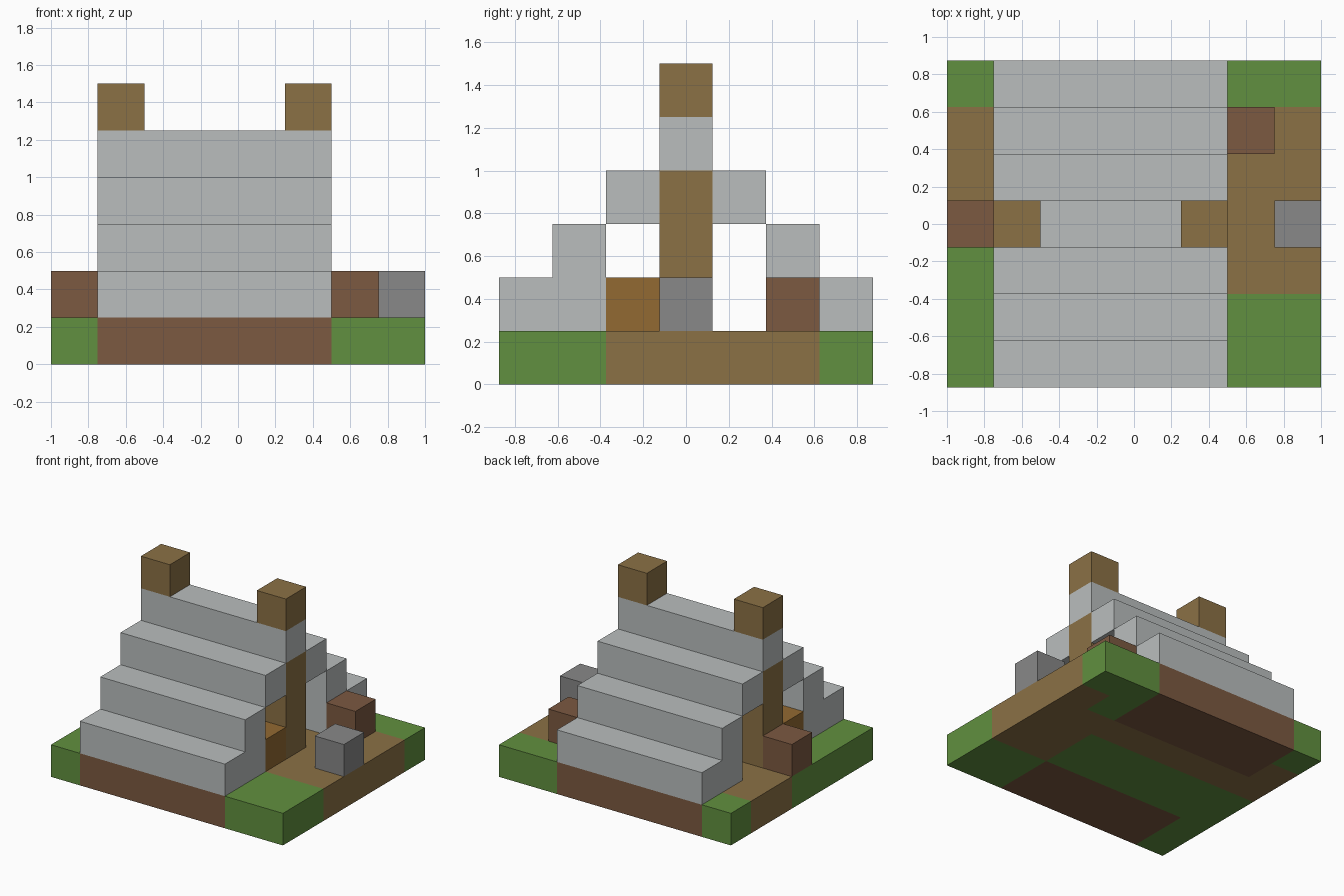
import bpy
import bmesh
from mathutils import Vector

cube = bpy.data.objects.get("Cube")
if cube:
    bpy.data.objects.remove(cube, do_unlink=True)

CELL = 0.25
ORIGIN = Vector((-1.0, -0.875, 0.0))


def material(name, rgb):
    mat = bpy.data.materials.new(name)
    mat.use_nodes = True
    mat.diffuse_color = (*rgb, 1)
    mat.node_tree.nodes["Principled BSDF"].inputs["Base Color"].default_value = (*rgb, 1)
    return mat


grass = material("grass_green", (0.12, 0.28, 0.05))
tan = material("path_tan", (0.26, 0.165, 0.06))
brown = material("earth_brown", (0.20, 0.10, 0.053))
pale = material("pale_stone", (0.49, 0.515, 0.515))
grey = material("mid_grey", (0.246, 0.246, 0.246))
ochre = material("ochre_wood", (0.29, 0.144, 0.032))


def block(name, mat, x, y, z):
    """Box covering the given (start, end) ranges, counted in grid cells."""
    bm = bmesh.new()
    bmesh.ops.create_cube(bm, size=1)
    lo, hi = (Vector(c) * CELL + ORIGIN for c in zip(x, y, z))
    for v in bm.verts:
        v.co = Vector([a + (c + 0.5) * (b - a) for a, b, c in zip(lo, hi, v.co)])
    mesh = bpy.data.meshes.new(name)
    bm.to_mesh(mesh)
    bm.free()
    mesh.materials.append(mat)
    obj = bpy.data.objects.new(name, mesh)
    bpy.context.collection.objects.link(obj)
    return obj


GROUND = (0, 1)
LOW = (1, 2)
SPAN = (1, 6)

# Grass ground
block("grass_right_front", grass, (0, 1), (0, 4), GROUND)
block("grass_right_back", grass, (0, 1), (6, 7), GROUND)
block("grass_left_front", grass, (6, 8), (0, 2), GROUND)
block("grass_left_back", grass, (6, 8), (6, 7), GROUND)
block("grass_under_block", grass, (6, 7), (5, 6), GROUND)
block("grass_under_wall", grass, SPAN, (2, 4), GROUND)

# Path through the tunnel and around its ends
block("path_right", tan, (0, 1), (4, 6), GROUND)
block("path_tunnel", tan, SPAN, (4, 5), GROUND)
block("path_left_inner", tan, (6, 7), (2, 5), GROUND)
block("path_left_outer", tan, (7, 8), (2, 6), GROUND)

# Earth base and steps, mirrored front to back
for side in ("front", "back"):
    def rows(a, b):
        return (a, b) if side == "front" else (7 - b, 7 - a)
    block("earth_base_" + side, brown, SPAN, rows(0, 2), GROUND)
    block("lower_step_" + side, pale, SPAN, rows(0, 1), LOW)
    block("middle_step_" + side, pale, SPAN, rows(1, 2), (1, 3))
    block("upper_step_" + side, pale, SPAN, rows(2, 3), (3, 4))

# Ridge, its supporting wall and the two end caps
block("ridge", pale, SPAN, (3, 4), (4, 5))
block("support_wall", tan, SPAN, (3, 4), (1, 4))
block("ridge_cap_right", tan, (1, 2), (3, 4), (5, 6))
block("ridge_cap_left", tan, (5, 6), (3, 4), (5, 6))

# Wooden bench inside and loose blocks outside
block("inner_bench", ochre, SPAN, (2, 3), LOW)
block("brown_block_right", brown, (0, 1), (3, 4), LOW)
block("brown_block_left", brown, (6, 7), (5, 6), LOW)
block("grey_block", grey, (7, 8), (3, 4), LOW)
